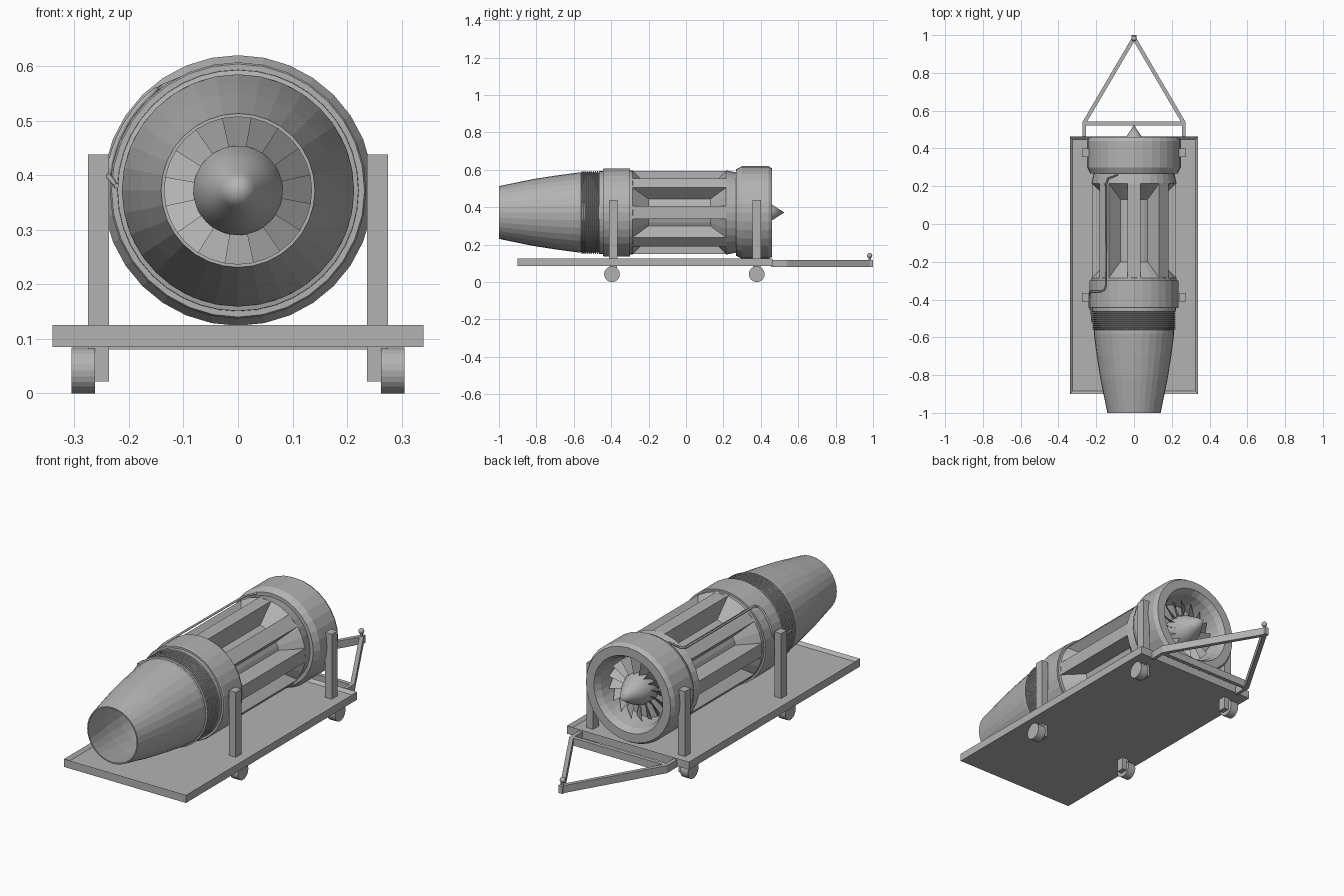
import bpy, bmesh, math
from mathutils import Vector, Matrix

if "Cube" in bpy.data.objects:
    bpy.data.objects.remove(bpy.data.objects["Cube"])

AX = 0.372  # height of the engine axis
grey = bpy.data.materials.new("plain_grey")
grey.diffuse_color = (0.45, 0.45, 0.45, 1)
grey.use_nodes = True
grey.node_tree.nodes["Principled BSDF"].inputs["Base Color"].default_value = grey.diffuse_color


def finish(name, bm, smooth=False):
    bmesh.ops.remove_doubles(bm, verts=bm.verts, dist=1e-5)
    bmesh.ops.recalc_face_normals(bm, faces=bm.faces)
    me = bpy.data.meshes.new(name)
    bm.to_mesh(me)
    bm.free()
    me.materials.append(grey)
    for p in me.polygons:
        p.use_smooth = smooth
    ob = bpy.data.objects.new(name, me)
    bpy.context.collection.objects.link(ob)
    return ob


def lathe(name, profile, n=32, smooth=False):
    """Revolve (radius, y) points around the engine axis."""
    bm = bmesh.new()
    rings = []
    for r, y in profile:
        rings.append([bm.verts.new((r * math.sin(2 * math.pi * i / n), y,
                                    AX + r * math.cos(2 * math.pi * i / n)))
                      for i in range(n)])
    for a, b in zip(rings, rings[1:]):
        for i in range(n):
            j = (i + 1) % n
            bm.faces.new((a[i], a[j], b[j], b[i]))
    return finish(name, bm, smooth)


def add_box(bm, lo, hi, mat=Matrix()):
    lo, hi = Vector(lo), Vector(hi)
    m = mat @ Matrix.Translation((lo + hi) / 2) @ Matrix.Diagonal((*(hi - lo), 1))
    return bmesh.ops.create_cube(bm, size=1, matrix=m)


def box(name, lo, hi, mat=Matrix()):
    bm = bmesh.new()
    add_box(bm, lo, hi, mat)
    return finish(name, bm)


def around(k, n):
    return Matrix.Translation((0, 0, AX)) @ Matrix.Rotation(2 * math.pi * k / n, 4, 'Y')


def blades(name, n, r0, r1, y0, y1):
    """Pitched flat fan blades, overlapping like louvres."""
    bm = bmesh.new()
    half = math.pi / n * 1.1
    for k in range(n):
        m = around(k, n)
        pts = [(r0, -half, y0), (r1, -half, y0), (r1, half, y1), (r0, half, y1)]
        bm.faces.new([bm.verts.new(m @ Vector((r * math.sin(a), y, r * math.cos(a))))
                      for r, a, y in pts])
    return finish(name, bm)


# Exhaust nozzle: outer skin and inner wall
lathe("exhaust_nozzle", [(0.213, -0.54), (0.213, -0.58), (0.197, -0.70), (0.178, -0.82),
                         (0.141, -1.0), (0.135, -1.0), (0.172, -0.82), (0.190, -0.70),
                         (0.200, -0.56)])
# Ridged sleeve between nozzle and rear ring
ridges = []
for i in range(10):
    y = -0.46 - 0.0105 * i
    ridges += [(0.221, y), (0.221, y - 0.004), (0.213, y - 0.006), (0.213, y - 0.009)]
lathe("ridged_sleeve", [(0.222, -0.43)] + ridges + [(0.205, -0.57)], 40)
# Turbine seen through the nozzle
lathe("turbine_backplate", [(0.205, -0.55), (0.0, -0.55)])
blades("turbine_blades", 16, 0.07, 0.195, -0.60, -0.565)
lathe("tail_cone", [(0.082, -0.55), (0.082, -0.60), (0.06, -0.66), (0.032, -0.72), (0, -0.77)],
      32, True)

# Rear ring
lathe("rear_ring", [(0.20, -0.445), (0.232, -0.445), (0.235, -0.44), (0.235, -0.30),
                    (0.20, -0.30)])

# Middle section: waisted core plus eight ribs leaves eight recessed windows
lathe("engine_core", [(0.225, -0.31), (0.225, -0.285), (0.14, -0.20), (0.14, 0.13),
                      (0.225, 0.215), (0.212, 0.28), (0.212, 0.30)])
bm = bmesh.new()
for k in range(8):
    add_box(bm, (-0.034, -0.30, 0.12), (0.034, 0.215, 0.223), around(k, 8))
finish("core_ribs", bm)

# Intake ring with flared inlet, fan and spinner
lathe("intake_ring", [(0.20, 0.268), (0.232, 0.268), (0.248, 0.30), (0.248, 0.44),
                      (0.236, 0.46), (0.192, 0.46), (0.175, 0.43), (0.158, 0.33), (0, 0.33)])
blades("fan_blades", 16, 0.06, 0.157, 0.345, 0.395)
lathe("spinner", [(0.078, 0.33), (0.078, 0.385), (0.06, 0.43), (0.036, 0.47), (0, 0.525)],
      32, True)

# Fuel pipe hugging the left side
cu = bpy.data.curves.new("fuel_pipe", 'CURVE')
cu.dimensions = '3D'
cu.bevel_depth = 0.005
cu.bevel_resolution = 1
path = [(0.225, 22, 0.285), (0.228, 23, 0.26), (0.235, 36, 0.24), (0.235, 39, 0.21),
        (0.238, 39, -0.33), (0.238, 42, -0.35)]
path += [(0.239, a, -0.357) for a in range(48, 79, 6)]
path += [(0.238, 82, -0.38), (0.238, 84, -0.44), (0.226, 87, -0.46), (0.222, 88, -0.52)]
sp = cu.splines.new('POLY')
sp.points.add(len(path) - 1)
for p, (r, a, y) in zip(sp.points, path):
    a = math.radians(a)
    p.co = (-r * math.sin(a), y, AX + r * math.cos(a), 1)
cu.materials.append(grey)
bpy.context.collection.objects.link(bpy.data.objects.new("fuel_pipe", cu))

# Trolley tray with a raised rim
bm = bmesh.new()
add_box(bm, (-0.34, -0.90, 0.085), (0.34, 0.462, 0.125))
bm.normal_update()
top = [f for f in bm.faces if f.normal.z > 0.9]
bmesh.ops.inset_region(bm, faces=top, thickness=0.022)
for v in top[0].verts:
    v.co.z -= 0.014
finish("trolley_tray", bm)

# Posts, castors and tow frame, mirrored left and right
for side, s in (("left", -1), ("right", 1)):
    for end, y in (("rear", -0.388), ("front", 0.378)):
        x0, x1 = sorted((s * 0.237, s * 0.275))
        box(f"{end}_{side}_post", (x0, y - 0.023, 0.105), (x1, y + 0.023, 0.438))
        box(f"{end}_{side}_castor_bracket", (x0, y - 0.02, 0.022), (x1, y + 0.02, 0.09))
        bm = bmesh.new()
        bmesh.ops.create_cone(bm, cap_ends=True, segments=24, radius1=0.042, radius2=0.042,
                              depth=0.043,
                              matrix=Matrix.Translation((s * 0.284, y - 0.008 * (y < 0), 0.042))
                              @ Matrix.Rotation(math.pi / 2, 4, 'Y'))
        finish(f"{end}_{side}_wheel", bm)
    x0, x1 = sorted((s * 0.255, s * 0.273))
    box(f"{side}_tow_stub", (x0, 0.455, 0.08), (x1, 0.54, 0.118))
    a, b = Vector((s * 0.264, 0.535, 0)), Vector((0, 0.985, 0))
    m = Matrix.Translation(a) @ (b - a).to_track_quat('Y', 'Z').to_matrix().to_4x4()
    box(f"{side}_tow_arm", (-0.01, 0, 0.08), (0.01, (b - a).length + 0.006, 0.118), m)
box("tow_crossbar", (-0.27, 0.522, 0.08), (0.27, 0.542, 0.118))
box("tow_tip", (-0.012, 0.965, 0.08), (0.012, 1.0, 0.118))

# Hitch ball on its pin
bm = bmesh.new()
bmesh.ops.create_uvsphere(bm, u_segments=16, v_segments=10, radius=0.014,
                          matrix=Matrix.Translation((0, 0.982, 0.142)))
bmesh.ops.create_cone(bm, cap_ends=True, segments=12, radius1=0.007, radius2=0.007, depth=0.03,
                      matrix=Matrix.Translation((0, 0.982, 0.125)))
finish("hitch_ball", bm, True)
